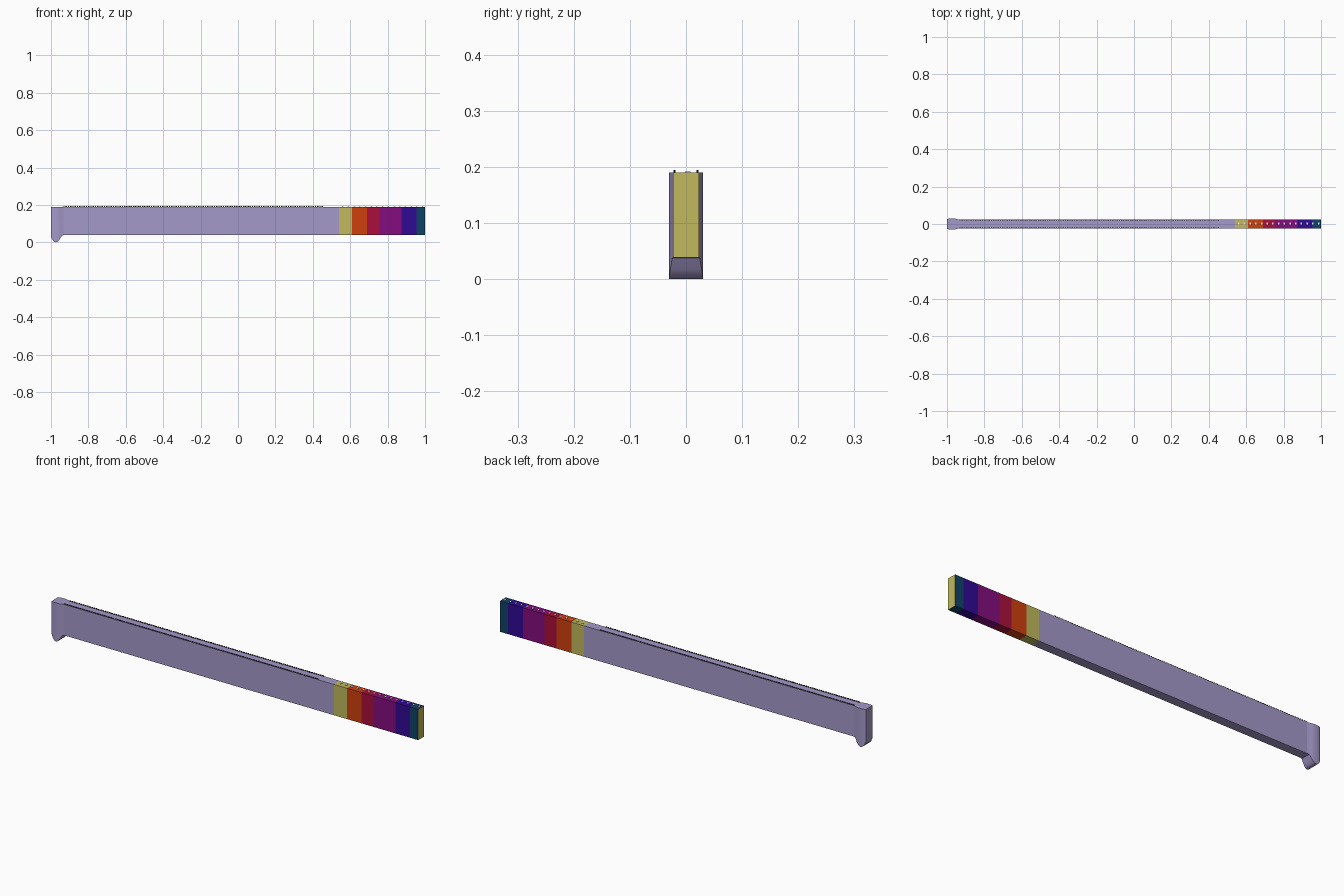
import bpy, bmesh

if "Cube" in bpy.data.objects:
    bpy.data.objects.remove(bpy.data.objects["Cube"])


def mat(name, rgb):
    m = bpy.data.materials.new(name)
    m.diffuse_color = (*rgb, 1)
    m.use_nodes = True
    m.node_tree.nodes["Principled BSDF"].inputs["Base Color"].default_value = m.diffuse_color
    return m


lavender = mat("lavender", (0.37, 0.32, 0.58))
olive = mat("olive yellow", (0.53, 0.49, 0.11))
orange = mat("orange", (0.62, 0.05, 0.004))
crimson = mat("crimson", (0.40, 0.005, 0.045))
purple = mat("purple", (0.23, 0.004, 0.21))
blue = mat("deep blue", (0.03, 0.003, 0.30))
teal = mat("teal", (0.005, 0.055, 0.14))
black = mat("black", (0.005, 0.005, 0.005))
white = mat("white", (0.8, 0.8, 0.8))

TOP, BOTTOM, HALF = 0.19, 0.038, 0.023


def add_object(name, bm, mats):
    me = bpy.data.meshes.new(name)
    bmesh.ops.recalc_face_normals(bm, faces=bm.faces)
    bm.to_mesh(me)
    bm.free()
    for m in mats:
        me.materials.append(m)
    ob = bpy.data.objects.new(name, me)
    bpy.context.collection.objects.link(ob)
    return ob


def loft(name, sections, mats, pick=lambda i: 0, end_index=0):
    """Join rectangular sections (x, half width, bottom height) along x."""
    bm = bmesh.new()
    rings = [[bm.verts.new((x, s * h, z)) for s, z in
              ((-1, zb), (1, zb), (1, TOP), (-1, TOP))] for x, h, zb in sections]
    for i, (a, b) in enumerate(zip(rings, rings[1:])):
        for k in range(4):
            n = (k + 1) % 4
            bm.faces.new((a[k], a[n], b[n], b[k])).material_index = pick(i)
    bm.faces.new(rings[0]).material_index = pick(0)
    bm.faces.new(rings[-1]).material_index = end_index
    return add_object(name, bm, mats)


def marks(name, spots, size, material):
    """Rows of thin raised plates on the top edge."""
    bm = bmesh.new()
    for x, y in spots:
        cube = bmesh.ops.create_cube(bm, size=1)["verts"]
        bmesh.ops.scale(bm, vec=size, verts=cube)
        bmesh.ops.translate(bm, vec=(x, y, TOP + size[2] / 2), verts=cube)
    return add_object(name, bm, [material])


# Long bar with coloured bands, olive on the end face
cuts = (-0.94, 0.54, 0.61, 0.69, 0.757, 0.875, 0.955, 1.0)
loft("banded_bar", [(x, HALF, BOTTOM) for x in cuts],
     [lavender, olive, orange, crimson, purple, blue, teal],
     pick=lambda i: i, end_index=1)

# Wider rounded head with the hooked lower tip
head = loft("hooked_head", [
    (-1.0, 0.025, 0.03), (-0.993, 0.028, 0.014), (-0.983, 0.03, 0.003),
    (-0.973, 0.03, 0.0), (-0.963, 0.03, 0.004), (-0.953, 0.028, 0.017),
    (-0.94, 0.0245, 0.037), (-0.93, HALF, 0.0385)], [lavender])
bpy.context.view_layer.objects.active = head
head.select_set(True)
bpy.ops.object.shade_smooth_by_angle(angle=0.7)

# Fine dark graduations along both top edges
marks("dark_graduations",
      [(-0.93 + 0.012 * i, s * 0.0205) for i in range(116) for s in (-1, 1)],
      (0.007, 0.003, 0.004), black)

# Pale graduations on the coloured bands
marks("pale_graduations", [(0.56 + 0.0305 * i, 0.003) for i in range(15)],
      (0.008, 0.01, 0.002), white)
